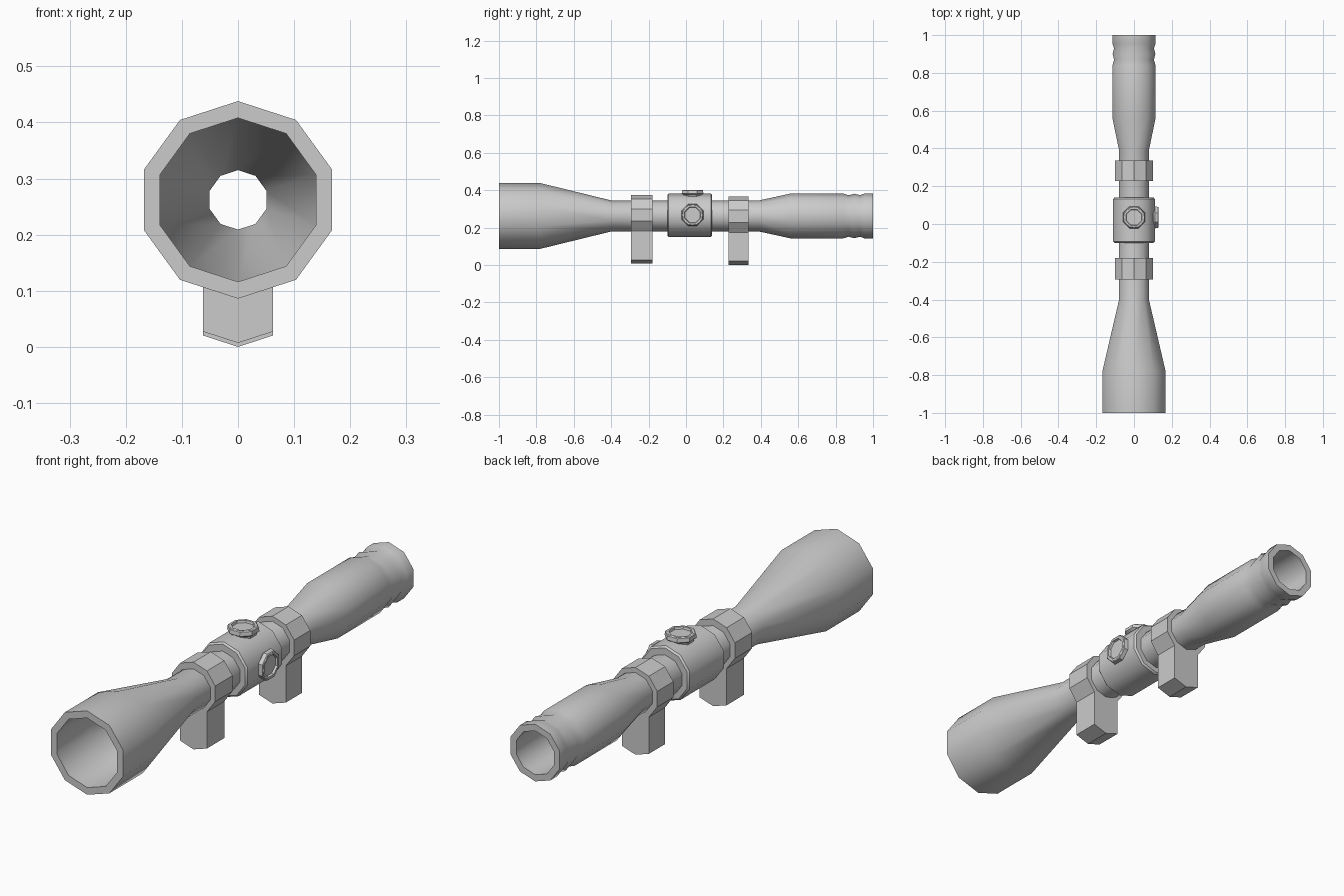
import bpy, bmesh, math

if "Cube" in bpy.data.objects:
    bpy.data.objects.remove(bpy.data.objects["Cube"])

AXIS_Z = 0.262


def lathe(name, profile, sides=10, closed=True, offset=0.0, loc=(0, 0, AXIS_Z),
          rot=(0, 0, 0), smooth=40, edit=None):
    """Revolve (y, radius) points about the local y axis."""
    bm = bmesh.new()
    rings = []
    for y, r in profile:
        ring = []
        for i in range(sides):
            a = 2 * math.pi * (i + offset) / sides
            ring.append(bm.verts.new((r * math.sin(a), y, r * math.cos(a))))
        rings.append(ring)
    count = len(rings) if closed else len(rings) - 1
    for k in range(count):
        a, b = rings[k], rings[(k + 1) % len(rings)]
        for i in range(sides):
            j = (i + 1) % sides
            bm.faces.new((a[i], a[j], b[j], b[i]))
    bmesh.ops.remove_doubles(bm, verts=bm.verts[:], dist=1e-5)
    bmesh.ops.recalc_face_normals(bm, faces=bm.faces[:])
    if edit:
        edit(bm)
    mesh = bpy.data.meshes.new(name)
    bm.to_mesh(mesh)
    bm.free()
    obj = bpy.data.objects.new(name, mesh)
    obj.location, obj.rotation_euler = loc, rot
    bpy.context.collection.objects.link(obj)
    bpy.ops.object.select_all(action='DESELECT')
    obj.select_set(True)
    bpy.context.view_layer.objects.active = obj
    bpy.ops.object.shade_smooth_by_angle(angle=math.radians(smooth))
    return obj


# Hollow main tube: objective bell, slim body, eyepiece with two grooves
outer = [(-1, 0.176), (-0.78, 0.176), (-0.40, 0.083), (0.39, 0.083), (0.56, 0.12),
         (0.84, 0.12), (0.87, 0.111), (0.90, 0.119), (0.93, 0.111), (0.955, 0.12), (1, 0.12)]
inner = [(1, 0.092), (0.56, 0.092), (0.39, 0.053), (-0.40, 0.053), (-0.78, 0.146), (-1, 0.146)]
lathe("scope_tube", outer + inner)

# Turret housing with small chamfers
lathe("turret_housing", [(-0.10, 0.075), (-0.10, 0.109), (-0.093, 0.116), (0.133, 0.116),
                         (0.14, 0.109), (0.14, 0.075)], loc=(0, 0, 0.265))


# Mounting rings: the two lowest outer faces are pulled down into a foot
def pull_foot(bm):
    low = [f for f in bm.faces if f.normal.z < -0.9 and f.calc_center_median().z < -0.09]
    ext = bmesh.ops.extrude_face_region(bm, geom=low)["geom"]
    verts = [v for v in ext if isinstance(v, bmesh.types.BMVert)]
    bmesh.ops.translate(bm, verts=verts, vec=(0, 0, -0.154))


for name, y0, y1, z in (("front_mount", -0.295, -0.18, 0.267), ("rear_mount", 0.228, 0.335, 0.26)):
    lathe(name, [(y0, 0.075), (y0, 0.106), (y1, 0.106), (y1, 0.075)],
          loc=(0, 0, z), smooth=30, edit=pull_foot)

# Octagonal adjustment knobs with recessed caps, on top and on the right
knob = [(0.085, 0), (0.085, 0.048), (0.108, 0.052), (0.116, 0.063), (0.132, 0.06),
        (0.135, 0.056), (0.135, 0.046), (0.126, 0.043), (0.126, 0)]
for name, rot, drop in (("top_knob", (math.pi / 2, 0, 0), 0), ("side_knob", (0, 0, -math.pi / 2), 0.005)):
    lathe(name, [(y - drop, r) for y, r in knob], sides=8, closed=False, offset=0.5,
          loc=(0, 0.035, 0.267), rot=rot, smooth=30)
